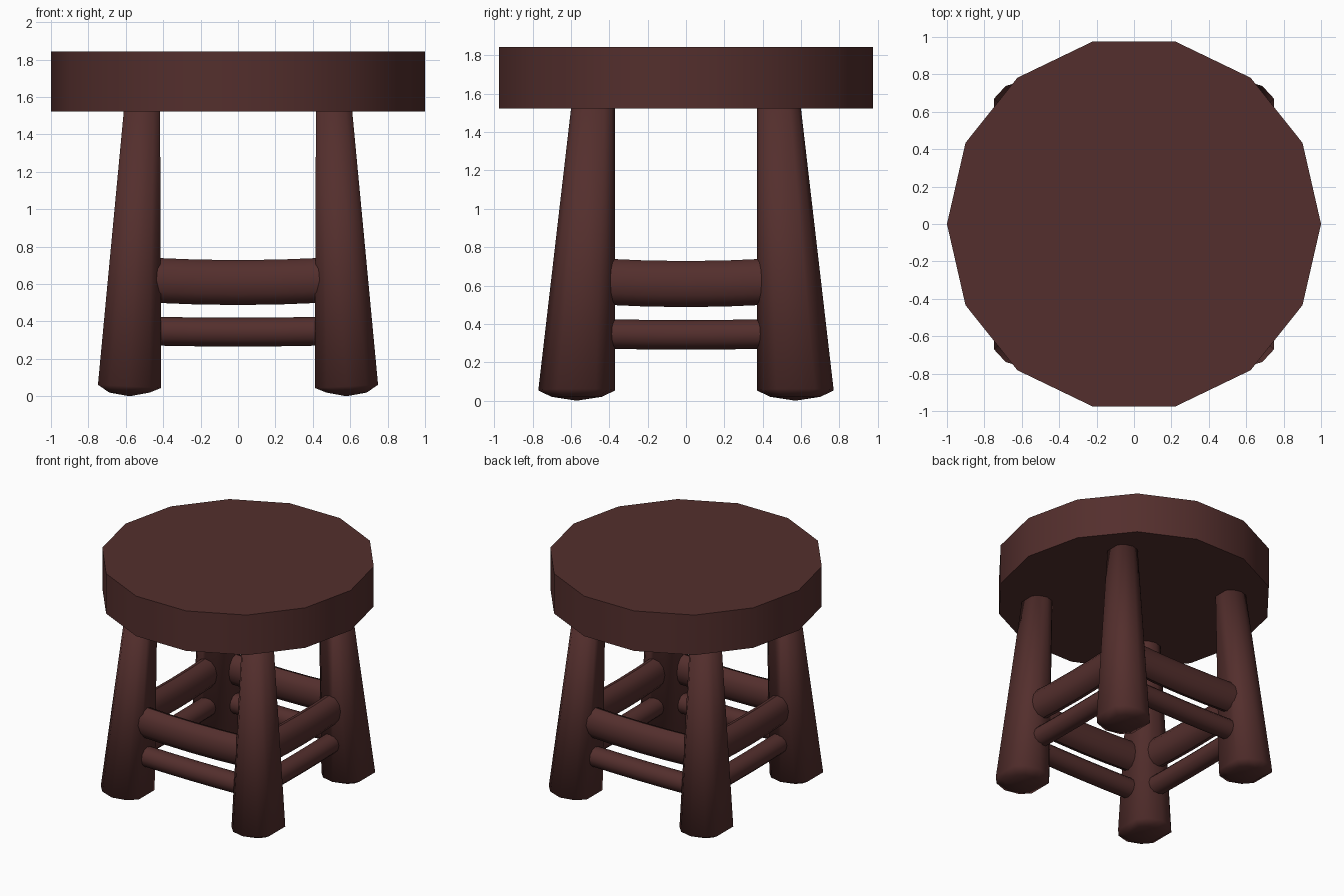
import bpy, bmesh
from math import cos, sin, pi, radians

if "Cube" in bpy.data.objects:
    bpy.data.objects.remove(bpy.data.objects["Cube"])

wood = bpy.data.materials.new("dark_wood")
wood.diffuse_color = (0.088, 0.028, 0.026, 1)
wood.use_nodes = True
wood.node_tree.nodes["Principled BSDF"].inputs["Base Color"].default_value = wood.diffuse_color


def loft(name, rings, tip=None, smooth=40):
    """Skin a list of equal-length rings; the first end is flat or pointed."""
    bm = bmesh.new()
    loops = [[bm.verts.new(p) for p in ring] for ring in rings]
    n = len(loops[0])
    for a, b in zip(loops, loops[1:]):
        for i in range(n):
            j = (i + 1) % n
            bm.faces.new((a[i], a[j], b[j], b[i]))
    bm.faces.new(loops[-1])
    if tip:
        t = bm.verts.new(tip)
        for i in range(n):
            bm.faces.new((t, loops[0][(i + 1) % n], loops[0][i]))
    else:
        bm.faces.new(loops[0][::-1])
    bmesh.ops.recalc_face_normals(bm, faces=bm.faces)
    mesh = bpy.data.meshes.new(name)
    bm.to_mesh(mesh)
    bm.free()
    mesh.materials.append(wood)
    obj = bpy.data.objects.new(name, mesh)
    bpy.context.collection.objects.link(obj)
    bpy.ops.object.select_all(action='DESELECT')
    obj.select_set(True)
    bpy.context.view_layer.objects.active = obj
    bpy.ops.object.shade_smooth_by_angle(angle=radians(smooth))
    return obj


# Seat: slab with 14 sides
loft("seat", [[(cos(i * pi / 7), sin(i * pi / 7), z) for i in range(14)]
              for z in (1.522, 1.843)])

# Leg section: rounded, with a flat facet on the left and right
quarter = [30, 57, 90, 123, 150]
angles = [radians(a) for a in quarter + [a + 180 for a in quarter]]


def leg(name, sx, sy):
    def ring(cx, cy, rx, ry, z, tilt=0):
        return [(sx * (cx + rx * cos(a)), sy * (cy + ry * sin(a)),
                 z + tilt * cos(a)) for a in angles]
    sole = ring(0.58, 0.57, 0.125, 0.13, 0.02)
    foot = ring(0.58, 0.57, 0.195, 0.20, 0.053, 0.01)
    top = ring(0.512, 0.482, 0.11, 0.113, 1.56)
    loft(name, [sole, foot, top], tip=(sx * 0.58, sy * 0.57, 0), smooth=89)


for sx, side in ((-1, "left"), (1, "right")):
    for sy, end in ((-1, "front"), (1, "back")):
        leg(f"{end}_{side}_leg", sx, sy)


# Rungs: oval bars that sag a little in the middle, ending inside the legs
def rung(name, along_x, offset, z, depth, height, sag):
    half = 0.45 if along_x else 0.42
    rings = []
    for t in (-1, -0.5, 0, 0.5, 1):
        zc = z - sag * (1 - t * t)
        ring = []
        for i in range(12):
            a = i * pi / 6
            side, up = offset + depth * cos(a), zc + height * sin(a)
            ring.append((t * half, side, up) if along_x
                        else (side, t * half, up))
        rings.append(ring)
    loft(name, rings)


for level, *size in (("upper", 0.62, 0.085, 0.12, 0.012),
                     ("lower", 0.348, 0.075, 0.077, 0.005)):
    rung(f"{level}_front_rung", True, -0.56, *size)
    rung(f"{level}_back_rung", True, 0.56, *size)
    rung(f"{level}_left_rung", False, -0.55, *size)
    rung(f"{level}_right_rung", False, 0.55, *size)
